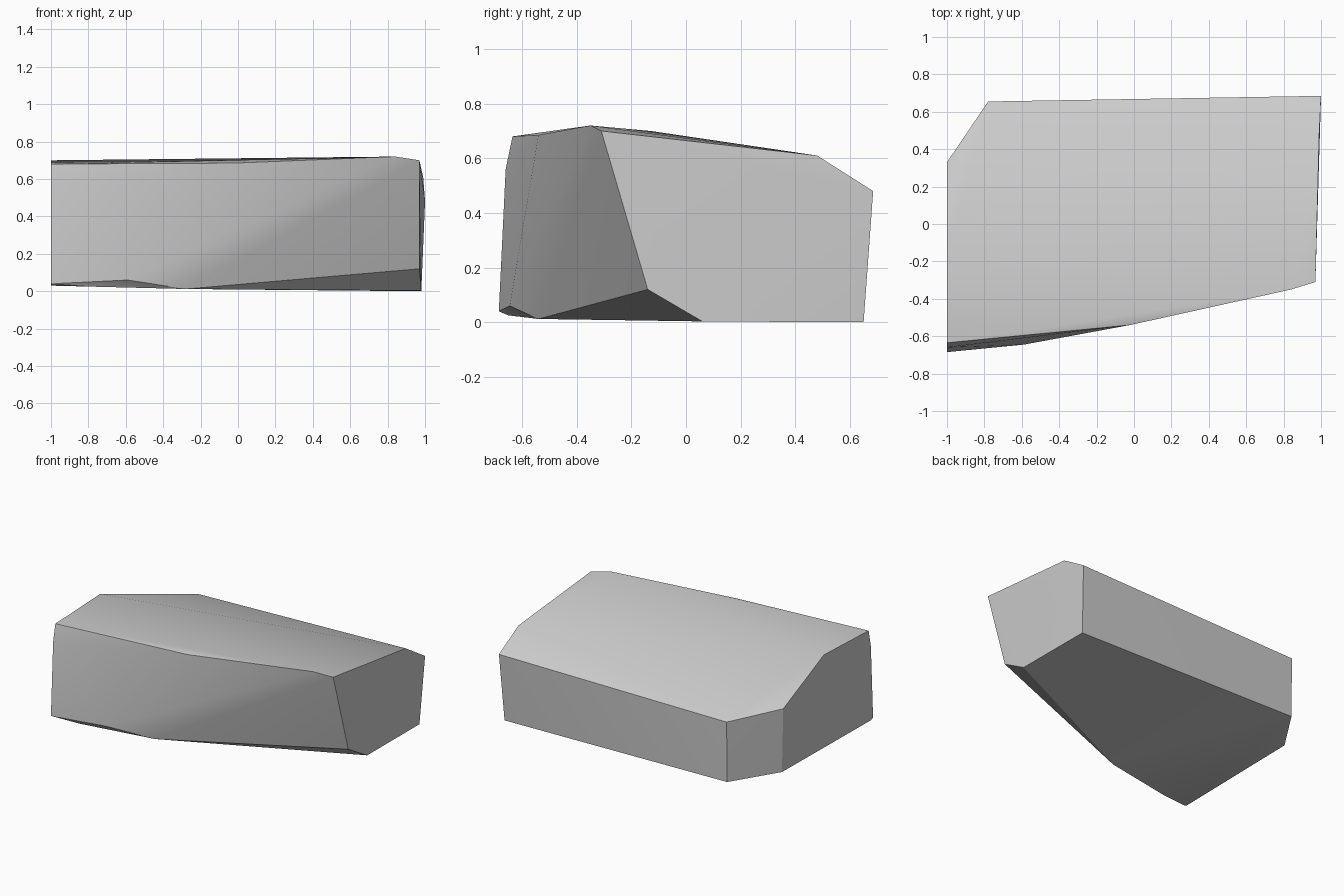
import bpy
import bmesh
import math

default_cube = bpy.data.objects.get("Cube")
if default_cube:
    bpy.data.objects.remove(default_cube, do_unlink=True)


def make_material(name, colour):
    material = bpy.data.materials.new(name)
    material.use_nodes = True
    material.diffuse_color = colour
    shader = next(n for n in material.node_tree.nodes if n.type == "BSDF_PRINCIPLED")
    shader.inputs["Base Color"].default_value = colour
    shader.inputs["Roughness"].default_value = 0.9
    return material


def make_hull(name, corners, material):
    """Wrap the corner points in a closed convex block."""
    bm = bmesh.new()
    for corner in corners:
        bm.verts.new(corner)
    result = bmesh.ops.convex_hull(bm, input=bm.verts[:])
    loose = [v for v in bm.verts if not v.link_faces]
    bmesh.ops.delete(bm, geom=loose, context="VERTS")
    bmesh.ops.recalc_face_normals(bm, faces=bm.faces[:])
    mesh = bpy.data.meshes.new(name)
    bm.to_mesh(mesh)
    bm.free()
    mesh.materials.append(material)
    block = bpy.data.objects.new(name, mesh)
    bpy.context.collection.objects.link(block)
    return block


# Chipped corners around the upper rim
upper_rim = [
    (-1, -0.635, 0.68), (-0.02, -0.54, 0.685), (0.84, -0.35, 0.72),
    (0.97, -0.31, 0.70), (0.99, 0.48, 0.61), (1, 0.685, 0.48),
    (-0.78, 0.655, 0.46), (-1, 0.33, 0.49), (-1, -0.13, 0.70),
]

# Worn front edge and the undercut front corner
front_chips = [
    (-1, -0.66, 0.56), (-1, -0.685, 0.04), (-0.59, -0.645, 0.06),
    (0.97, -0.14, 0.12),
]

# Outline of the base
base_outline = [
    (-1, -0.66, 0.03), (-0.8, -0.65, 0.025), (-0.28, -0.54, 0.012),
    (0.98, 0.06, 0.003), (0.98, 0.65, 0), (-0.78, 0.65, 0.03),
    (-0.99, 0.33, 0.035),
]

stone_grey = make_material("stone grey", (0.6, 0.6, 0.6, 1))
rock = make_hull("rock_slab", upper_rim + front_chips + base_outline, stone_grey)

# Soft shading over shallow bends, crisp edges between the main faces
bpy.ops.object.select_all(action="DESELECT")
rock.select_set(True)
bpy.context.view_layer.objects.active = rock
bpy.ops.object.shade_smooth_by_angle(angle=math.radians(30))
